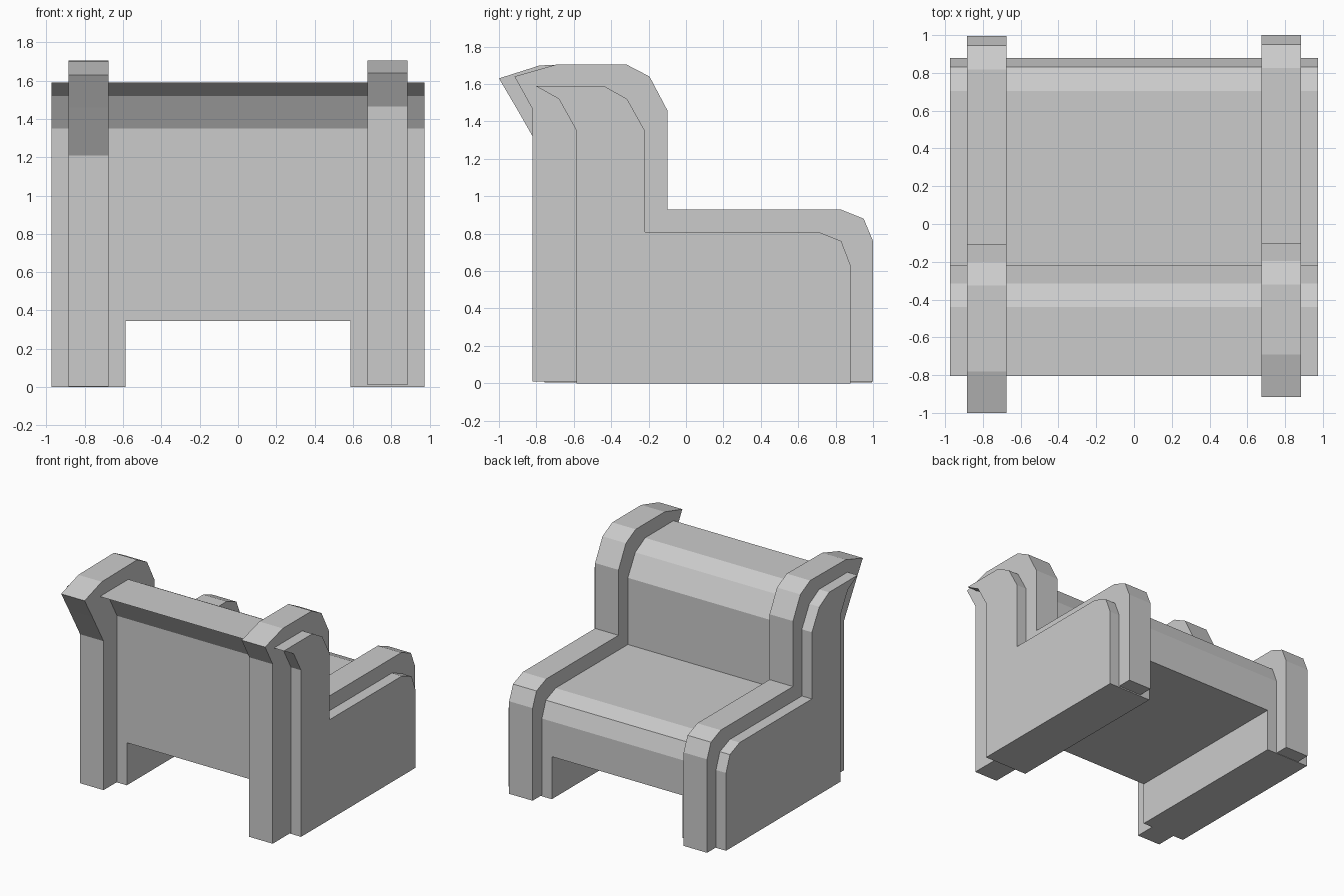
import bpy, bmesh

if "Cube" in bpy.data.objects:
    bpy.data.objects.remove(bpy.data.objects["Cube"])


def extrude_profile(name, profile, x0, x1):
    """Extrude a (y, z) outline along x into a solid."""
    bm = bmesh.new()
    face = bm.faces.new([bm.verts.new((x0, y, z)) for y, z in profile])
    new = bmesh.ops.extrude_face_region(bm, geom=[face])["geom"]
    verts = [v for v in new if isinstance(v, bmesh.types.BMVert)]
    bmesh.ops.translate(bm, verts=verts, vec=(x1 - x0, 0, 0))
    bmesh.ops.recalc_face_normals(bm, faces=bm.faces)
    mesh = bpy.data.meshes.new(name)
    bm.to_mesh(mesh)
    bm.free()
    ob = bpy.data.objects.new(name, mesh)
    bpy.context.collection.objects.link(ob)
    return ob


# Chair body: backrest curling backwards, seat and rounded front edge
body = extrude_profile("chair_body", [
    (-0.585, 0), (0.88, 0), (0.88, 0.63), (0.83, 0.76), (0.705, 0.81),
    (-0.22, 0.81), (-0.22, 1.35), (-0.315, 1.52), (-0.44, 1.59),
    (-0.805, 1.59), (-0.68, 1.52), (-0.585, 1.35)], -0.975, 0.975)

# Open space under the seat
cutter = extrude_profile("underseat_cutter", [
    (-1.2, -0.2), (1.2, -0.2), (1.2, 0.345), (-1.2, 0.345)], -0.587, 0.587)
cutter.hide_render = True
mod = body.modifiers.new("underseat_gap", "BOOLEAN")
mod.operation = "DIFFERENCE"
mod.solver = "EXACT"
mod.object = cutter
bpy.context.view_layer.objects.active = body
bpy.ops.object.modifier_apply(modifier=mod.name)
bpy.data.objects.remove(cutter, do_unlink=True)


def side_band(name, x0, x1, shift, bottom, rear):
    """Raised band following the seat outline; the rear curl differs per side."""
    front = [(1.0, bottom), (1.0, 0.76), (0.95, 0.88), (0.825, 0.93),
             (-0.10, 0.93), (-0.10, 1.46), (-0.195, 1.64), (-0.32, 1.705)]
    return extrude_profile(name, [(y + shift, z) for y, z in front] + rear, x0, x1)


# Two raised bands
side_band("right_band", 0.675, 0.885, 0, 0.01,
          [(-0.69, 1.705), (-0.917, 1.64), (-0.82, 1.465), (-0.82, 0.01)])
side_band("left_band", -0.885, -0.675, -0.006, 0.003,
          [(-0.78, 1.70), (-1.0, 1.63), (-0.90, 1.46),
           (-0.757, 1.21), (-0.757, 0.003)])
